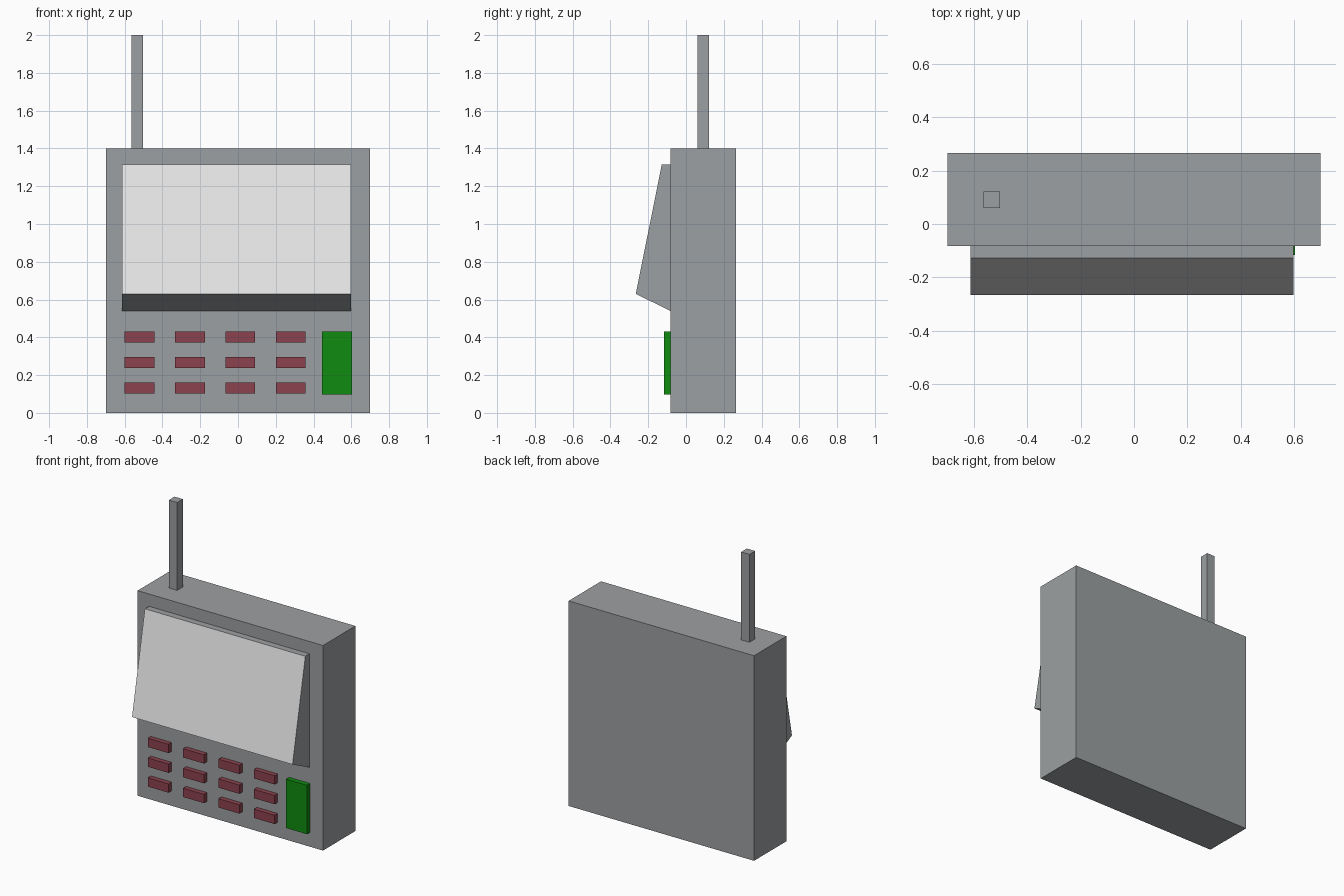
import bpy
import bmesh

cube = bpy.data.objects.get("Cube")
if cube:
    bpy.data.objects.remove(cube, do_unlink=True)


def material(name, rgb):
    mat = bpy.data.materials.new(name)
    mat.use_nodes = True
    mat.diffuse_color = (*rgb, 1)
    mat.node_tree.nodes["Principled BSDF"].inputs["Base Color"].default_value = (*rgb, 1)
    return mat


grey = material("casing grey", (0.335, 0.35, 0.36))
white = material("screen white", (0.8, 0.8, 0.8))
red = material("key red", (0.26, 0.055, 0.075))
green = material("key green", (0.005, 0.26, 0.005))


def prism(name, x0, x1, profile, *mats):
    """Extrude a (y, z) profile along x."""
    bm = bmesh.new()
    face = bm.faces.new([bm.verts.new((x0, y, z)) for y, z in profile])
    out = bmesh.ops.extrude_face_region(bm, geom=[face])["geom"]
    bmesh.ops.translate(bm, vec=(x1 - x0, 0, 0),
                        verts=[v for v in out if isinstance(v, bmesh.types.BMVert)])
    bmesh.ops.recalc_face_normals(bm, faces=bm.faces)
    mesh = bpy.data.meshes.new(name)
    bm.to_mesh(mesh)
    bm.free()
    for mat in mats:
        mesh.materials.append(mat)
    obj = bpy.data.objects.new(name, mesh)
    bpy.context.collection.objects.link(obj)
    return obj


def box(name, x0, x1, y0, y1, z0, z1, mat):
    return prism(name, x0, x1, [(y0, z0), (y1, z0), (y1, z1), (y0, z1)], mat)


FRONT = -0.083

# Casing and antenna
box("casing", -0.70, 0.70, FRONT, 0.266, 0, 1.40, grey)
box("antenna", -0.564, -0.502, 0.06, 0.121, 1.39, 2.0, grey)

# Tilted screen housing with a white front face
screen = prism("screen_housing", -0.614, 0.598,
               [(FRONT, 0.54), (-0.266, 0.63), (-0.128, 1.316), (FRONT, 1.316)],
               grey, white)
for poly in screen.data.polygons:
    if poly.normal.y < -0.8:
        poly.material_index = 1

# Keypad: three rows of four red keys, one tall green key
for row in range(3):
    for col in range(4):
        x, z = -0.60 + col * 0.267, 0.102 + row * 0.135
        box(f"key_{row + 1}_{col + 1}", x, x + 0.157, -0.116, FRONT + 0.01,
            z, z + 0.06, red)
box("enter_key", 0.444, 0.603, -0.116, FRONT + 0.01, 0.098, 0.432, green)
